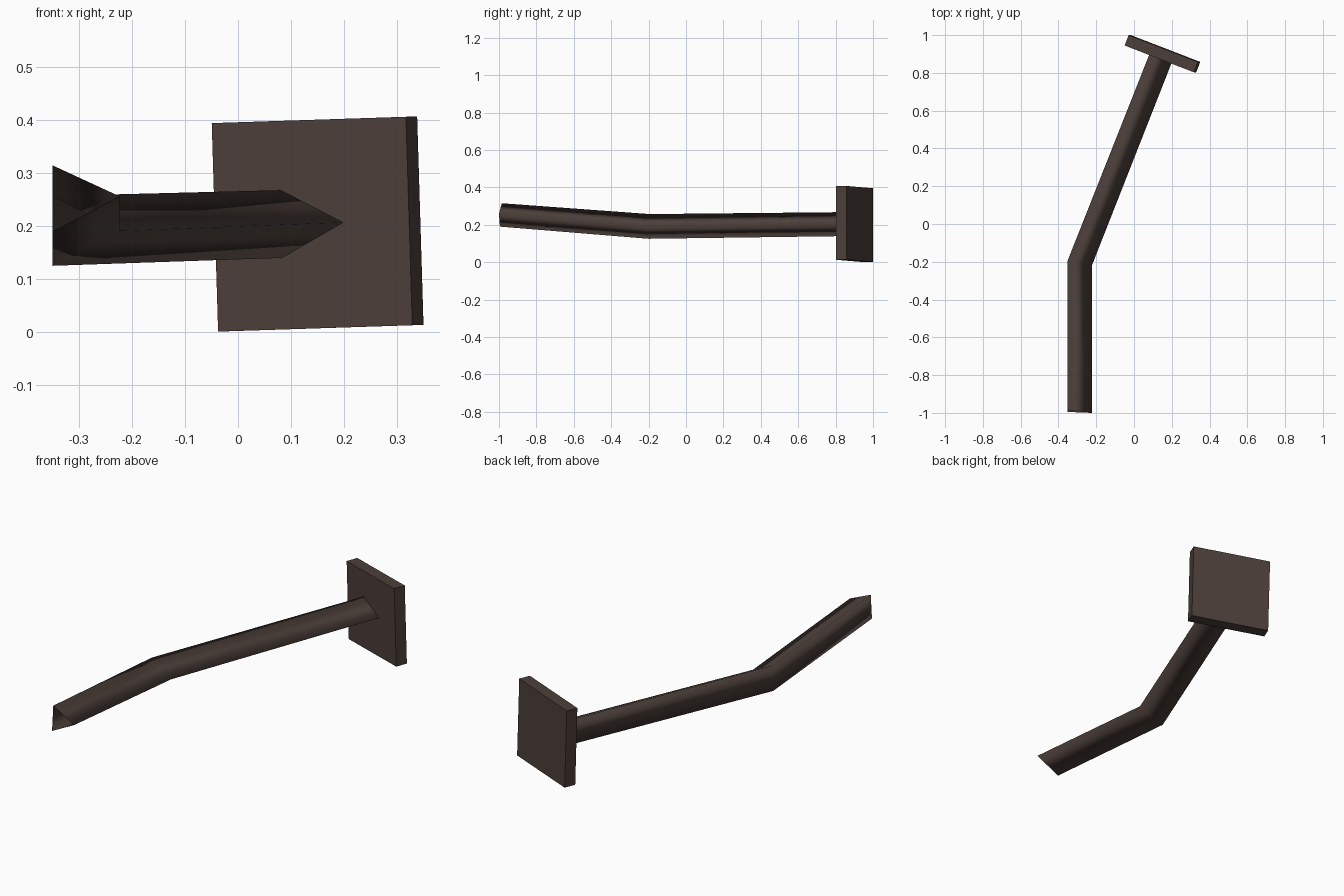
import bpy, bmesh
from mathutils import Vector, Matrix

if "Cube" in bpy.data.objects:
    bpy.data.objects.remove(bpy.data.objects["Cube"])

brown = bpy.data.materials.new("dark_brown")
brown.diffuse_color = (0.072, 0.050, 0.042, 1)
brown.use_nodes = True
brown.node_tree.nodes["Principled BSDF"].inputs["Base Color"].default_value = brown.diffuse_color


def add_object(name, bm, smooth):
    mesh = bpy.data.meshes.new(name)
    for f in bm.faces:
        f.smooth = smooth
    bm.to_mesh(mesh)
    bm.free()
    mesh.materials.append(brown)
    obj = bpy.data.objects.new(name, mesh)
    bpy.context.collection.objects.link(obj)
    return obj


# Bent handle: open three-sided tube, rings at free end, bend and plate
# (each ring: upper left, lower left, right tip)
rings = [
    [(-0.351, -0.985, 0.315), (-0.351, -0.995, 0.190), (-0.223, -1.000, 0.256)],
    [(-0.351, -0.193, 0.257), (-0.351, -0.200, 0.125), (-0.223, -0.220, 0.191)],
    [(0.082, 0.900, 0.268), (0.084, 0.900, 0.140), (0.200, 0.855, 0.207)],
]
bm = bmesh.new()
loops = [[bm.verts.new(p) for p in ring] for ring in rings]
for a, b in zip(loops, loops[1:]):
    for i in range(3):
        j = (i + 1) % 3
        bm.faces.new((a[i], a[j], b[j], b[i]))
bm.normal_update()
# make the normals point away from the tube's axis
for f in bm.faces:
    ring_mid = sum((v.co for v in loops[0] + loops[1]), Vector()) / 6
    if f.verts[0] in loops[1]:
        ring_mid = sum((v.co for v in loops[1] + loops[2]), Vector()) / 6
    if f.normal.dot(f.calc_center_median() - ring_mid) < 0:
        f.normal_flip()
add_object("bent_handle", bm, True)

# Square end plate, perpendicular to the handle
bm = bmesh.new()
bmesh.ops.create_cube(bm, size=1)
across = Vector((0.367, -0.142, 0.012))
up = Vector((-0.012, 0.0, 0.394))
depth = up.cross(across).normalized() * 0.059
frame = Matrix((across, depth, up)).transposed().to_4x4()
bm.transform(Matrix.Translation((0.1505, 0.9015, 0.204)) @ frame)
bmesh.ops.recalc_face_normals(bm, faces=bm.faces)
add_object("end_plate", bm, False)
